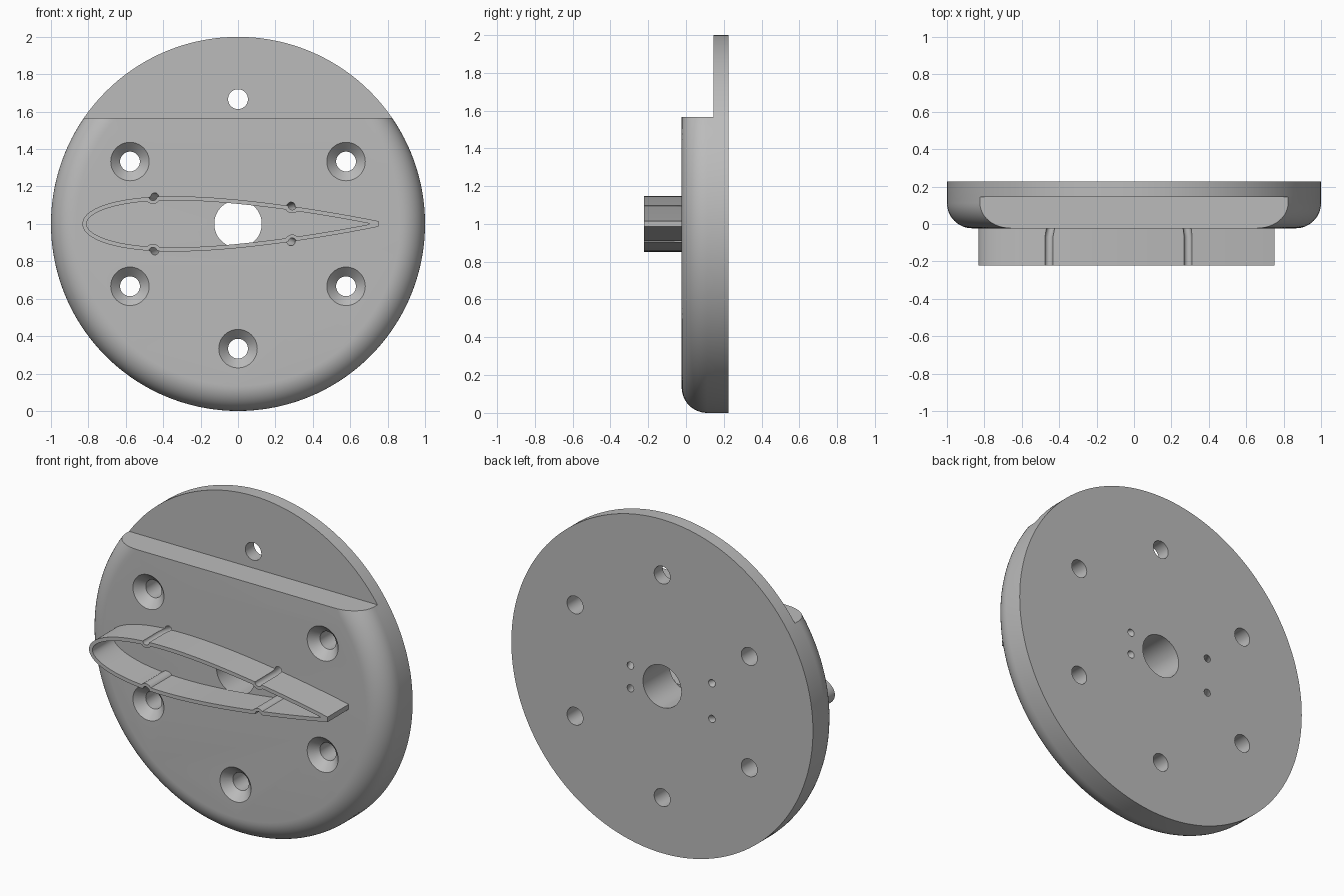
import bpy, bmesh, math

if "Cube" in bpy.data.objects:
    bpy.data.objects.remove(bpy.data.objects["Cube"])

CZ = 1.0                         # height of the disc centre
FRONT, BACK, STEP = -0.023, 0.226, 0.145
TIP = -0.222                     # front edge of the foil wall

grey = bpy.data.materials.new("plain grey")
grey.diffuse_color = (0.5, 0.5, 0.5, 1)
grey.use_nodes = True
grey.node_tree.nodes["Principled BSDF"].inputs["Base Color"].default_value = grey.diffuse_color


def loft(name, rings):
    """Closed solid through rings of (x, y, z) points, capped at both ends."""
    bm = bmesh.new()
    loops = [[bm.verts.new(p) for p in ring] for ring in rings]
    n = len(loops[0])
    for a, b in zip(loops, loops[1:]):
        for i in range(n):
            j = (i + 1) % n
            bm.faces.new((a[i], a[j], b[j], b[i]))
    bm.faces.new(loops[0][::-1])
    bm.faces.new(loops[-1])
    bmesh.ops.recalc_face_normals(bm, faces=bm.faces)
    mesh = bpy.data.meshes.new(name)
    bm.to_mesh(mesh)
    bm.free()
    ob = bpy.data.objects.new(name, mesh)
    bpy.context.collection.objects.link(ob)
    mesh.materials.append(grey)
    return ob


def turned(name, sections, n=40):
    """Round solid along y from (x, y, z, radius) sections."""
    return loft(name, [[(x + r * math.cos(2 * math.pi * i / n), y,
                         z + r * math.sin(2 * math.pi * i / n)) for i in range(n)]
                       for x, y, z, r in sections])


def prism(name, pts, y0, y1):
    return loft(name, [[(x, y, z) for x, z in pts] for y in (y0, y1)])


def cut(target, cutters):
    """Subtract cutters from target and remove them."""
    bpy.context.view_layer.objects.active = target
    for c in cutters:
        c.hide_render = True
        m = target.modifiers.new("cut", 'BOOLEAN')
        m.operation, m.solver, m.object = 'DIFFERENCE', 'EXACT', c
        bpy.ops.object.modifier_apply(modifier=m.name)
        bpy.data.objects.remove(c, do_unlink=True)


def smooth(ob):
    bpy.ops.object.select_all(action='DESELECT')
    ob.select_set(True)
    bpy.context.view_layer.objects.active = ob
    bpy.ops.object.shade_smooth_by_angle(angle=math.radians(30))


# Pin channels: (front x, front z offset, back x, back z offset)
PINS = [(x, s * z, bx, s * bz) for x, z, bx, bz in
        ((-0.455, 0.147, -0.33, 0.107), (0.29, 0.097, 0.21, 0.068)) for s in (1, -1)]


def pin_cutter(pin):
    """Channel running straight along the wall, then bending inward through the disc."""
    x, z, bx, bz = pin
    secs = [(x, TIP - 0.05, CZ + z, 0.022)]
    for i in range(9):
        t = i / 8
        k = t ** 1.4
        secs.append((x + (bx - x) * k, -0.07 + (BACK + 0.07) * t,
                     CZ + z + (bz - z) * k, 0.022))
    k = 1.15
    secs.append((x + (bx - x) * k, BACK + 0.03, CZ + z + (bz - z) * k, 0.022))
    return turned("pin_cutter", secs, 20)


# Disc with a rounded front rim
R = 0.135
sections = [(0, BACK, CZ, 1.0)]
for i in range(13):
    a = math.pi / 2 * i / 12
    sections.append((0, FRONT + R * (1 - math.sin(a)), CZ, 1 - R + R * math.cos(a)))
disc = turned("mounting_disc", sections, 144)

# Flat step across the top
step = prism("step_cutter", [(-1.2, 1.567), (1.2, 1.567), (1.2, 2.2), (-1.2, 2.2)], -0.5, STEP)
cutters = [step]

# Centre bore and six screw holes, five of them countersunk
cutters.append(turned("bore_cutter", [(0, -0.4, CZ, 0.127), (0, 0.4, CZ, 0.127)], 64))
for k in range(6):
    a = math.radians(90 + 60 * k)
    x, z = 0.667 * math.cos(a), CZ + 0.667 * math.sin(a)
    if k == 0:
        secs = [(x, -0.4, z, 0.053)]
    else:
        secs = [(x, FRONT - 0.02, z, 0.123), (x, FRONT + 0.05, z, 0.053)]
    cutters.append(turned("screw_cutter", secs + [(x, 0.4, z, 0.053)]))
cutters += [pin_cutter(p) for p in PINS]
cut(disc, cutters)
smooth(disc)

# Hollow foil-shaped wall
LE, TE, CHORD, THICK, WALL = -0.832, 0.75, 1.64, 0.18, 0.022


def half(t):
    return CHORD * 5 * THICK * (0.2969 * math.sqrt(t) - 0.126 * t - 0.3516 * t ** 2
                                + 0.2843 * t ** 3 - 0.1015 * t ** 4)


N = 48
T_END = (TE - LE) / CHORD
upper = []
for i in range(N + 1):
    t = T_END * (1 - math.cos(math.pi / 2 * i / N))
    upper.append((LE + CHORD * t, half(t)))

# Inner outline: upper side moved inward along its normal
inner = [(LE + WALL, 0)]
for (x0, z0), (x, z), (x1, z1) in zip(upper, upper[1:], upper[2:]):
    dx, dz = x1 - x0, z1 - z0
    d = math.hypot(dx, dz)
    px, pz = x + WALL * dz / d, z - WALL * dx / d
    if pz > 0.001 and px > inner[-1][0]:
        inner.append((px, pz))
inner.append((inner[-1][0] + 0.01, 0))

outer_pts = [(x, CZ + z) for x, z in upper] + [(x, CZ - z) for x, z in upper[:0:-1]]
inner_pts = [(x, CZ + z) for x, z in inner] + [(x, CZ - z) for x, z in inner[-2:0:-1]]

wall = prism("foil_wall", outer_pts, TIP, FRONT)
core = prism("core_cutter", inner_pts, TIP - 0.1, FRONT + 0.1)
# Bosses left standing around each pin channel
cut(core, [turned("boss", [(x, TIP - 0.2, CZ + z, 0.04), (x, FRONT + 0.2, CZ + z, 0.04)], 28)
           for x, z, _, _ in PINS])
cut(wall, [core] + [pin_cutter(p) for p in PINS])
smooth(wall)
